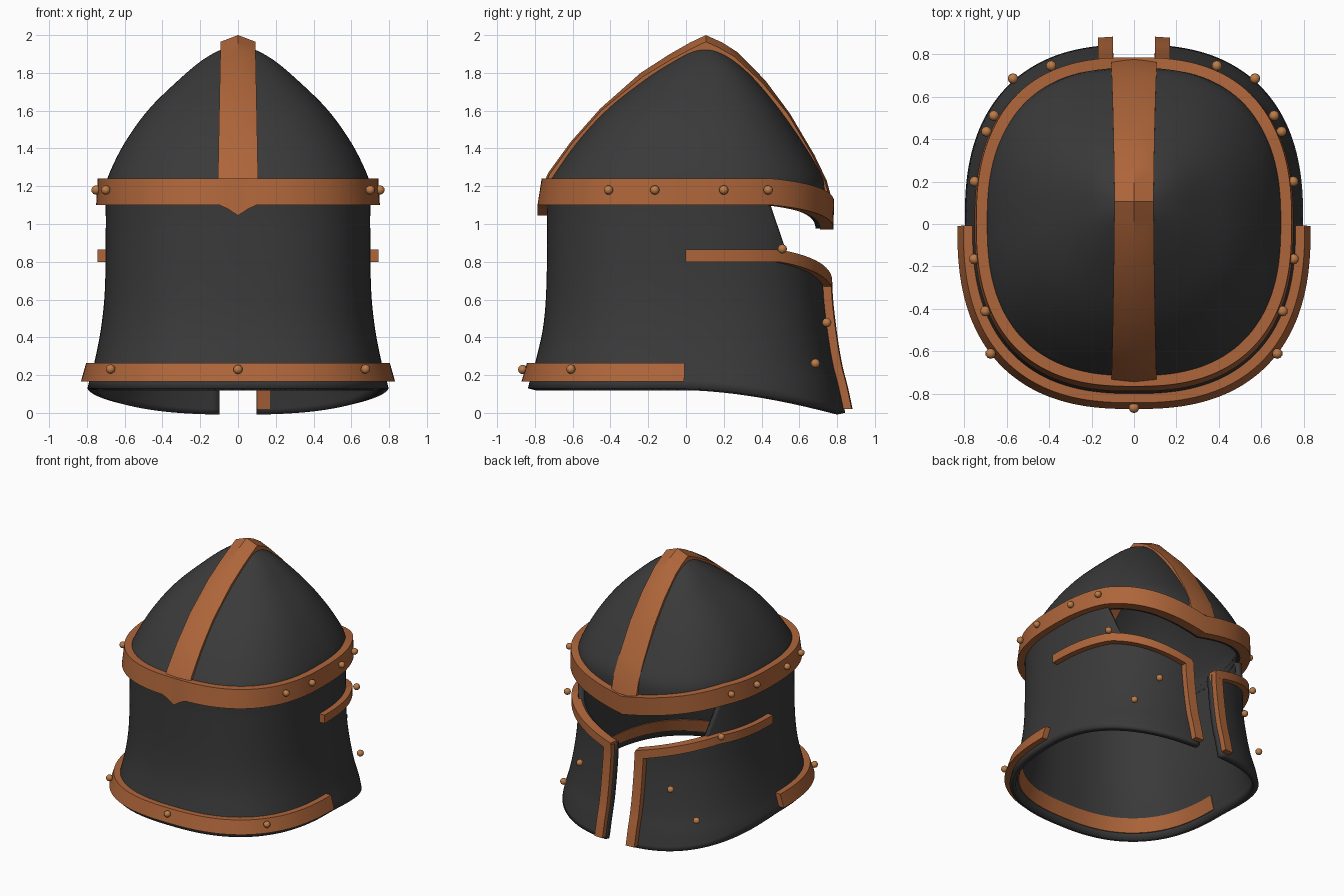
import bpy, bmesh, math
from math import pi, sin, cos, asin

cube = bpy.data.objects.get("Cube")
if cube:
    bpy.data.objects.remove(cube)


def material(name, rgb):
    m = bpy.data.materials.new(name)
    m.use_nodes = True
    m.diffuse_color = (*rgb, 1)
    m.node_tree.nodes["Principled BSDF"].inputs["Base Color"].default_value = (*rgb, 1)
    return m


steel = material("dark steel", (0.042, 0.042, 0.042))
copper = material("copper", (0.42, 0.13, 0.042))
bronze = material("bronze", (0.50, 0.20, 0.065))

# Helmet profile: height, half width, back y, front y
PROFILE = [
    (0.00, .815, -.86, .845), (0.14, .795, -.835, .815), (0.26, .762, -.80, .785),
    (0.45, .725, -.757, .755), (0.65, .705, -.74, .735), (1.00, .70, -.735, .73),
    (1.20, .70, -.735, .735), (1.26, .685, -.70, .72), (1.43, .60, -.58, .62),
    (1.61, .47, -.415, .495), (1.78, .295, -.20, .355), (1.87, .185, -.06, .255),
    (1.925, .085, .035, .165), (1.95, 0, .10, .10)]
POWER = 2.5
STEPS = 160


def spline(z, col):
    """Cubic interpolation of one profile column at height z."""
    last = len(PROFILE) - 1
    z = min(max(z, 0), PROFILE[-1][0])
    i = next(k for k in range(last) if z <= PROFILE[k + 1][0])

    def slope(k):
        a, b = PROFILE[max(k - 1, 0)], PROFILE[min(k + 1, last)]
        return (b[col] - a[col]) / (b[0] - a[0])
    p, q = PROFILE[i], PROFILE[i + 1]
    h = q[0] - p[0]
    t = (z - p[0]) / h
    s = 1 - t
    return (p[col] * (1 + 2 * t) * s * s + q[col] * t * t * (3 - 2 * t)
            + h * t * s * (s * slope(i) - t * slope(i + 1)))


def ring(z):
    """Half width, half depth and centre y at height z."""
    back, front = spline(z, 2), spline(z, 3)
    return max(spline(z, 1), 0), (front - back) / 2, (front + back) / 2


def surf(a, z, off=0):
    hx, hy, cy = ring(z)

    def axis(v):
        return math.copysign(abs(v) ** (2 / POWER), v)
    return ((hx + off) * axis(cos(a)), cy + (hy + off) * axis(sin(a)), z)


def front_point(x, z, off):
    hx, hy, cy = ring(z)
    return (x, cy + (hy + off) * (1 - abs(x / (hx + off)) ** POWER) ** (1 / POWER), z)


def slot_angle(z, x=0.1):
    return asin((x / ring(z)[0]) ** (POWER / 2))


def finish(name, bm, mat, angle=35):
    mesh = bpy.data.meshes.new(name)
    bm.to_mesh(mesh)
    bm.free()
    mesh.materials.append(mat)
    ob = bpy.data.objects.new(name, mesh)
    bpy.context.collection.objects.link(ob)
    bpy.ops.object.select_all(action='DESELECT')
    ob.select_set(True)
    bpy.context.view_layer.objects.active = ob
    bpy.ops.object.shade_smooth_by_angle(angle=math.radians(angle))
    return ob


def sheet(name, columns, thickness):
    """Plate from a grid of columns, thickened inward."""
    bm = bmesh.new()
    grid = [[bm.verts.new(p) for p in c] for c in columns]
    for a, b in zip(grid, grid[1:]):
        for j in range(len(a) - 1):
            bm.faces.new((a[j], b[j], b[j + 1], a[j + 1]))
    bmesh.ops.remove_doubles(bm, verts=bm.verts, dist=0.0005)
    ob = finish(name, bm, steel)
    mod = ob.modifiers.new("thickness", 'SOLIDIFY')
    mod.thickness, mod.offset = thickness, -1


def loft(name, loops, closed=False):
    """Solid strip through matching cross-sections."""
    bm = bmesh.new()
    rows = [[bm.verts.new(p) for p in loop] for loop in loops]
    n = len(rows[0])
    for a, b in zip(rows, rows[1:] + rows[:1] if closed else rows[1:]):
        for j in range(n):
            k = (j + 1) % n
            bm.faces.new((a[j], b[j], b[k], a[k]))
    if not closed:
        bm.faces.new(rows[0])
        bm.faces.new(rows[-1])
    bmesh.ops.recalc_face_normals(bm, faces=bm.faces)
    return finish(name, bm, copper)


# Edge heights around the helmet
def clamp(v):
    return min(max(v, 0), 1)


def brow_dip(x, y):
    return 0.13 * clamp(1 - abs(x) / 0.62) if y > 0 else 0


def band_low(x, y):
    notch = 0.055 * clamp(1 - abs(x) / 0.08) if y < 0 else 0
    return 1.10 - brow_dip(x, y) - notch


def band_high(x, y):
    return 1.24 - brow_dip(x, y)


def visor_top(x, y):
    return 0.865 - 0.15 * clamp((0.6 - abs(x)) / 0.5)


def wall_top(x, y):
    low, t = visor_top(x, y) - 0.02, clamp((0.54 - y) / 0.12)
    return low + (1.17 - low) * t


def wall_bottom(x, y):
    return 0.13 - 0.13 * clamp(y / 0.73) ** 1.6


# Lower wall, open at the front slot and the eye slit
columns = []
for i in range(STEPS + 1):
    def angle(z):
        d = slot_angle(z)
        return pi / 2 + d + (2 * pi - 2 * d) * i / STEPS
    x, y, _ = surf(angle(0.8), 0.8)
    lo, hi = wall_bottom(x, y), wall_top(x, y)
    heights = [lo + (hi - lo) * j / 24 for j in range(25)]
    columns.append([surf(angle(z), z) for z in heights])
sheet("lower_wall", columns, 0.045)

# Dome
columns = []
for i in range(STEPS + 1):
    a = 2 * pi * i / STEPS
    x, y, _ = surf(a, 1.1)
    lo = band_low(x, y) + 0.005
    columns.append([surf(a, lo + (1.95 - lo) * sin(pi / 2 * j / 32)) for j in range(33)])
sheet("dome", columns, 0.045)


def band(name, start, end, low, high, out, inner, closed=False):
    """Strip that hugs the surface between two edge heights."""
    count = round(STEPS * (end - start) / (2 * pi))
    loops = []
    for i in range(count + (not closed)):
        a = start + (end - start) * i / count
        x, y, _ = surf(a, 0.8)
        lo, hi = low(x, y), high(x, y)
        loops.append([surf(a, lo, out), surf(a, hi, out), surf(a, hi, inner), surf(a, lo, inner)])
    loft(name, loops, closed)


band("brow_band", 0, 2 * pi, band_low, band_high, 0.05, -0.02, True)
band("neck_band", pi, 2 * pi, lambda x, y: 0.165, lambda x, y: 0.265, 0.043, -0.052)
edge = slot_angle(0.75)
for side, start, end in (("left", 0, pi / 2 - edge), ("right", pi / 2 + edge, pi)):
    band(side + "_visor_trim", start, end, lambda x, y: visor_top(x, y) - 0.065,
         visor_top, 0.043, -0.02)

# Upright trims beside the front slot
for side, s, inner in (("left", 1, -0.052), ("right", -1, -0.03)):
    loops = []
    for j in range(21):
        z = 0.02 + 0.68 * j / 20
        loops.append([front_point(s * x, z, off) for x, off in
                      ((0.1, 0.043), (0.17, 0.043), (0.17, inner), (0.1, inner))])
    loft(side + "_slot_trim", loops)

# Crest strap over the dome, back to front (y, z)
PATH = [(-.765, 1.19), (-.73, 1.27), (-.61, 1.435), (-.455, 1.61), (-.24, 1.80), (-.085, 1.90),
        (.02, 1.96), (.105, 2.0), (.19, 1.962), (.275, 1.908), (.42, 1.76), (.55, 1.585),
        (.68, 1.365), (.745, 1.23), (.775, 1.12)]
loops = []
for i, (y, z) in enumerate(PATH):
    (ay, az), (by, bz) = PATH[max(i - 1, 0)], PATH[min(i + 1, len(PATH) - 1)]
    size = math.hypot(by - ay, bz - az)
    ny, nz = -(bz - az) / size, (by - ay) / size
    w = 0.107 - 0.015 * clamp((z - 1.2) / 0.8)
    drop = 0.01 + 0.025 * clamp((z - 1.6) / 0.4)
    loops.append([(x, y - ny * d, z - nz * d) for x, d in
                  ((-w, drop), (0, 0), (w, drop), (w, 0.1), (-w, 0.1))])
loft("crest_strap", loops)

# Rivets, mirrored left and right
RIVETS = [(.695, .435, 1.18), (.75, .2, 1.18), (.752, -.165, 1.18), (.70, -.41, 1.18),
          (.66, .51, .868), (.39, .745, .478), (.57, .685, .262), (.675, -.61, .232)]
spots = [(s * x, y, z) for x, y, z in RIVETS for s in (1, -1)] + [(0, -.865, .23)]
for i, spot in enumerate(spots):
    bm = bmesh.new()
    bmesh.ops.create_icosphere(bm, subdivisions=2, radius=0.025)
    finish(f"rivet_{i + 1}", bm, bronze, 60).location = spot
